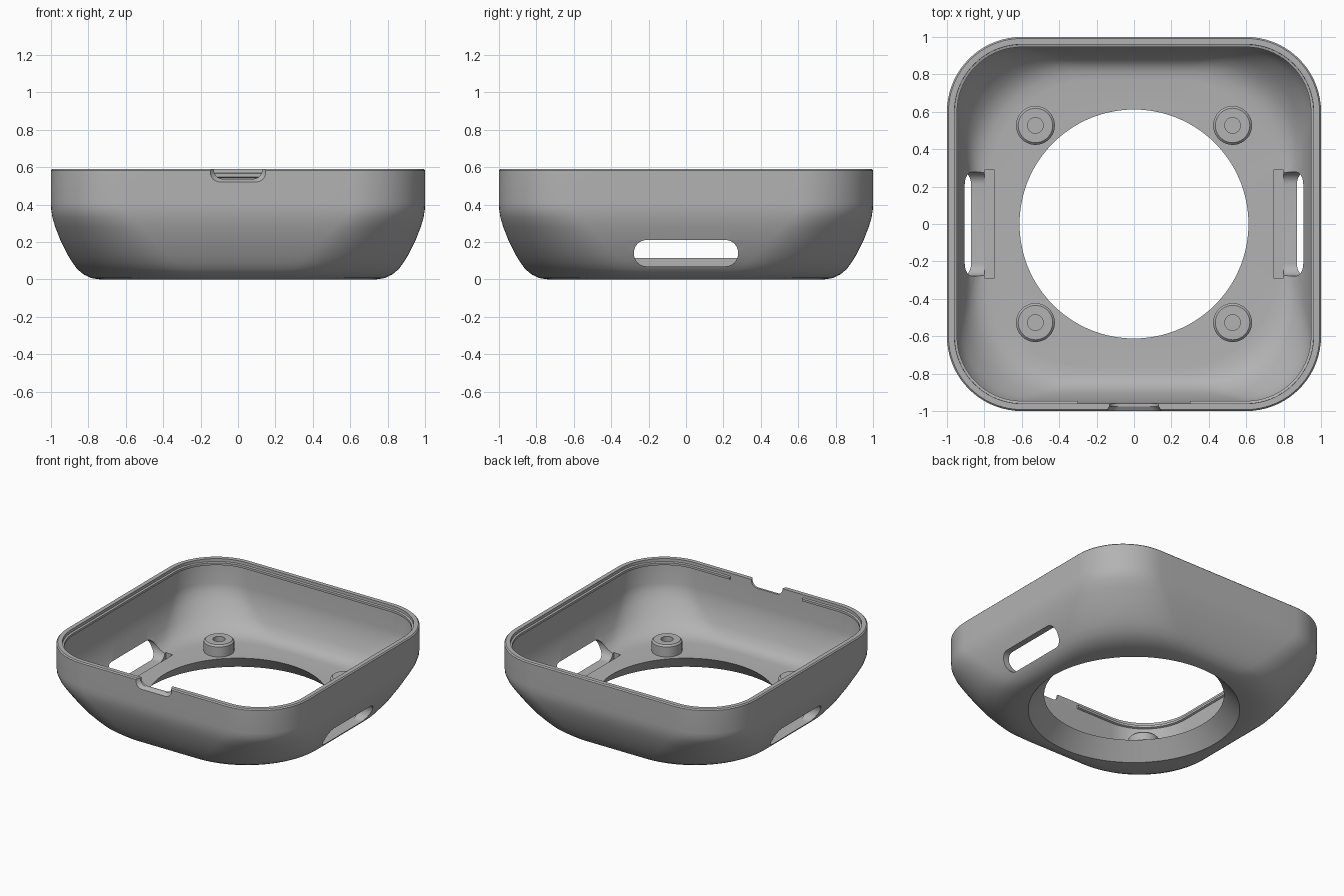
import bpy
import bmesh
from math import cos, sin, pi
from mathutils import Matrix, Vector

if "Cube" in bpy.data.objects:
    bpy.data.objects.remove(bpy.data.objects["Cube"])

grey = bpy.data.materials.new("plain grey")
grey.use_nodes = True
colour = (0.45, 0.45, 0.45, 1)
grey.diffuse_color = colour
grey.node_tree.nodes["Principled BSDF"].inputs["Base Color"].default_value = colour

ARC, SIDE = 18, 7              # steps per corner, extra points per straight side
PER_QUARTER = ARC + 1 + SIDE


def rounded_square(half, radius, z):
    c, pts = half - radius, []
    for q in range(4):
        turn = Matrix.Rotation(q * pi / 2, 3, 'Z')
        quarter = [Vector((c + radius * cos(t), c + radius * sin(t), z))
                   for t in (i / ARC * pi / 2 for i in range(ARC + 1))]
        quarter += [Vector((c - 2 * c * k / (SIDE + 1), half, z))
                    for k in range(1, SIDE + 1)]
        pts += [turn @ p for p in quarter]
    return pts


def circle(radius, z):
    angles = [pi / 4 + (i - ARC / 2) * pi / 2 / PER_QUARTER
              for i in range(4 * PER_QUARTER)]
    return [Vector((radius * cos(a), radius * sin(a), z)) for a in angles]


def finish(bm, name):
    bmesh.ops.recalc_face_normals(bm, faces=bm.faces)
    mesh = bpy.data.meshes.new(name)
    bm.to_mesh(mesh)
    bm.free()
    mesh.materials.append(grey)
    obj = bpy.data.objects.new(name, mesh)
    bpy.context.collection.objects.link(obj)
    return obj


def loft(rings, closed=False):
    """Skin a list of equal-length loops; closed joins last to first."""
    bm = bmesh.new()
    loops = [[bm.verts.new(p) for p in ring] for ring in rings]
    n = len(loops[0])
    pairs = list(zip(loops, loops[1:]))
    if closed:
        pairs.append((loops[-1], loops[0]))
    else:
        bm.faces.new(loops[0])
        bm.faces.new(loops[-1])
    for a, b in pairs:
        for i in range(n):
            j = (i + 1) % n
            bm.faces.new((a[i], a[j], b[j], b[i]))
    return bm


def capsule(half_w, low, high, radius, place):
    """Rounded rectangle outline, place(u, v) gives the 3D point."""
    pts = []
    corners = ((1, high), (-1, high), (-1, low), (1, low))
    for q, (s, v) in enumerate(corners):
        cu = s * (half_w - radius)
        cv = v - radius if v == high else v + radius
        for i in range(9):
            t = (q + i / 8) * pi / 2
            pts.append(Vector(place(cu + radius * cos(t), cv + radius * sin(t))))
    return pts


def box(name, low, high):
    bm = bmesh.new()
    bmesh.ops.create_cube(bm, size=1)
    low, high = Vector(low), Vector(high)
    for v in bm.verts:
        v.co = (low + high) / 2 + v.co * (high - low)
    return finish(bm, name)


def carve(obj, cutters):
    for cutter in cutters:
        cutter.hide_render = True
        mod = obj.modifiers.new("cut", 'BOOLEAN')
        mod.operation, mod.solver, mod.object = 'DIFFERENCE', 'EXACT', cutter
    graph = bpy.context.evaluated_depsgraph_get()
    mesh = bpy.data.meshes.new_from_object(obj.evaluated_get(graph))
    obj.modifiers.clear()
    obj.data = mesh
    for cutter in cutters:
        bpy.data.objects.remove(cutter)


def smooth(obj):
    bpy.ops.object.select_all(action='DESELECT')
    obj.select_set(True)
    bpy.context.view_layer.objects.active = obj
    bpy.ops.object.shade_smooth_by_angle(angle=pi / 6)


# Shell: (half width, corner radius, height), outside going up, inside going down
outside = [(0.74, 0.60, 0), (0.785, 0.595, 0.007), (0.825, 0.58, 0.026),
           (0.86, 0.565, 0.055), (0.885, 0.55, 0.09), (0.91, 0.53, 0.13),
           (0.95, 0.50, 0.21), (0.977, 0.46, 0.28), (0.992, 0.425, 0.33),
           (0.999, 0.405, 0.375), (1, 0.40, 0.41), (1, 0.40, 0.582), (0.992, 0.392, 0.59)]
inside = [(0.96, 0.36, 0.59), (0.955, 0.355, 0.41), (0.95, 0.37, 0.36),
          (0.935, 0.41, 0.30), (0.905, 0.48, 0.21), (0.875, 0.52, 0.16),
          (0.845, 0.535, 0.133), (0.81, 0.54, 0.119), (0.77, 0.55, 0.115)]
rings = [rounded_square(*p) for p in outside + inside]
rings += [circle(0.612, 0.115), circle(0.72, 0)]
shell = finish(loft(rings, closed=True), "shell")

# Side slots with the shallow floor groove behind each
cutters = []
for s in (1, -1):
    outline = [capsule(0.278, 0.07, 0.21, 0.066, lambda u, v, x=x: (s * x, u, v))
               for x in (0.79, 1.1)]
    cutters.append(finish(loft(outline), "slot_cutter"))
    xs = sorted((s * 0.745, s * 0.80))
    cutters.append(box("groove_cutter", (xs[0], -0.29, 0.07), (xs[1], 0.29, 0.3)))

# Front finger notch, flared outward
notch = [capsule(w, low, 0.75, 0.05, lambda u, v, y=y: (u, y, v))
         for w, low, y in ((0.155, 0.515, -1.01), (0.13, 0.537, -0.975), (0.13, 0.537, -0.9))]
cutters.append(finish(loft(notch), "notch_cutter"))
carve(shell, cutters)
smooth(shell)

# Snap bead around the inner rim, interrupted at the front
bead = loft([rounded_square(h, h - 0.6, z) for h, z in
             ((0.97, 0.572), (0.946, 0.565), (0.946, 0.548), (0.97, 0.538))], closed=True)
gap = [f for f in bead.faces
       if abs(f.calc_center_median().x) < 0.27 and f.calc_center_median().y < 0]
bmesh.ops.delete(bead, geom=gap, context='FACES')
bmesh.ops.holes_fill(bead, edges=bead.edges, sides=4)
smooth(finish(bead, "snap_bead"))

# Screw bosses with blind holes
boss_profile = [(0.104, 0.10), (0.104, 0.19), (0.092, 0.202), (0.042, 0.202), (0.042, 0.118)]
for sx, side in ((1, "left"), (-1, "right")):
    for sy, end in ((1, "back"), (-1, "front")):
        bm = loft([[Vector((r * cos(i * pi / 20), r * sin(i * pi / 20), z)) for i in range(40)]
                   for r, z in boss_profile])
        bmesh.ops.translate(bm, verts=bm.verts, vec=(sx * 0.527, sy * 0.527, 0))
        smooth(finish(bm, f"{end}_{side}_boss"))
